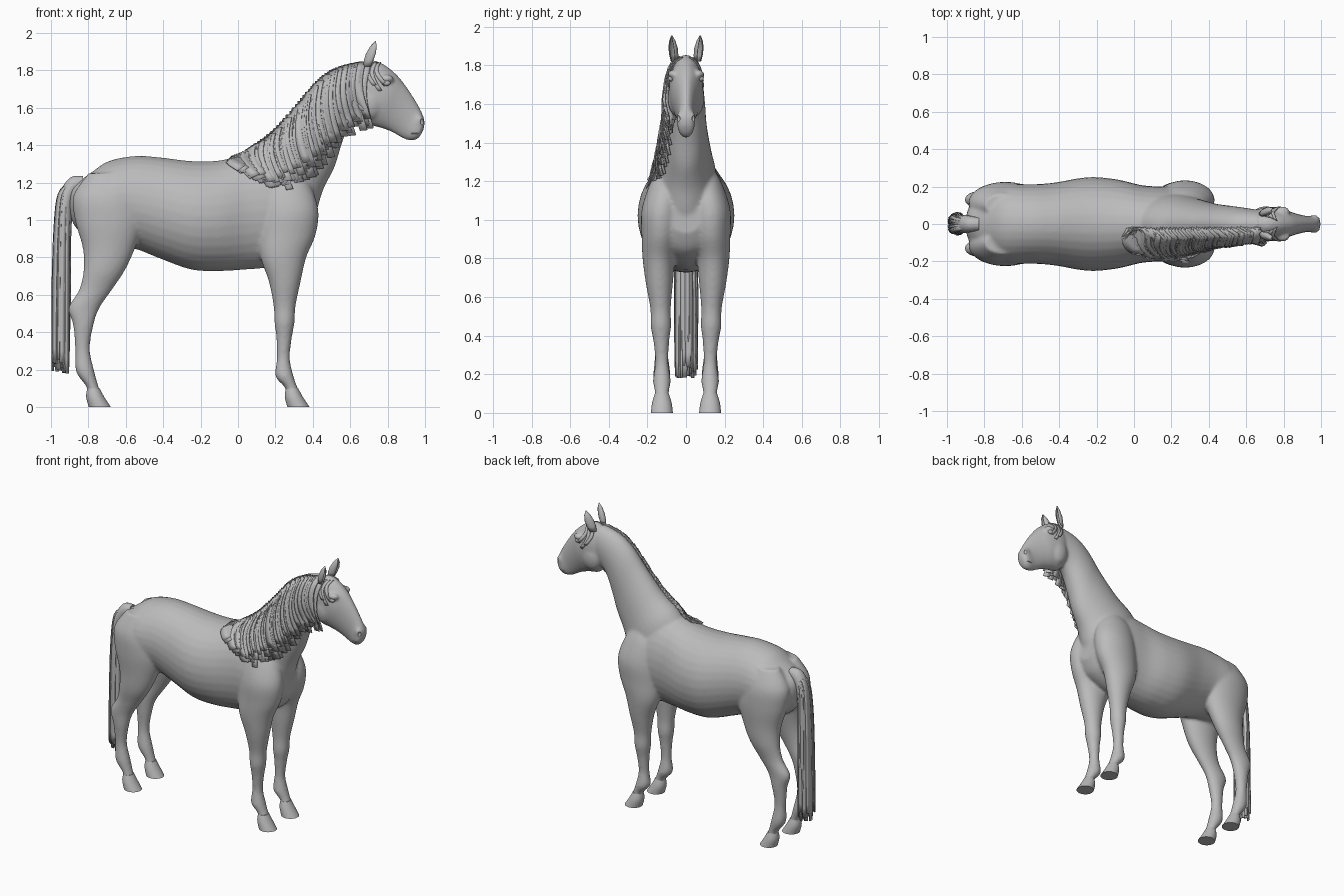
import bpy, bmesh, math, random
from mathutils import Vector
from mathutils.bvhtree import BVHTree

random.seed(4)
cube = bpy.data.objects.get("Cube")
if cube:
    bpy.data.objects.remove(cube)

coat = bpy.data.materials.new("grey coat")
coat.use_nodes = True
coat.diffuse_color = (0.5, 0.5, 0.5, 1)
coat.node_tree.nodes["Principled BSDF"].inputs["Base Color"].default_value = (0.5, 0.5, 0.5, 1)


def finish(name, bm):
    bmesh.ops.recalc_face_normals(bm, faces=bm.faces)
    mesh = bpy.data.meshes.new(name)
    bm.to_mesh(mesh)
    bm.free()
    mesh.materials.append(coat)
    obj = bpy.data.objects.new(name, mesh)
    bpy.context.collection.objects.link(obj)
    return obj


def shade(obj, angle=40):
    bpy.ops.object.select_all(action='DESELECT')
    obj.select_set(True)
    bpy.context.view_layer.objects.active = obj
    bpy.ops.object.shade_smooth_by_angle(angle=math.radians(angle))


def spline(keys, steps):
    """Smooth curve through tuples of any length."""
    out = []
    for i in range(len(keys) - 1):
        p0, p1 = keys[max(i - 1, 0)], keys[i]
        p2, p3 = keys[i + 1], keys[min(i + 2, len(keys) - 1)]
        for k in range(steps):
            t = k / steps
            out.append(tuple(b + t * (c - a) / 2 + t * t * (a - 2.5 * b + 2 * c - d / 2)
                             + t ** 3 * (1.5 * (b - c) + (d - a) / 2)
                             for a, b, c, d in zip(p0, p1, p2, p3)))
    return out + [keys[-1]]


def loft(bm, keys, steps=5, side=1, sides=32):
    """Oval rings; each key is (x, z) of two opposite edge points, half width, y."""
    rings = []
    for x1, z1, x2, z2, w, y in spline(keys, steps):
        mid, arm = ((x1 + x2) / 2, (z1 + z2) / 2), ((x1 - x2) / 2, (z1 - z2) / 2)
        ring = []
        for k in range(sides):
            c, s = math.cos(math.tau * k / sides), math.sin(math.tau * k / sides)
            ring.append(bm.verts.new((mid[0] + c * arm[0], side * (y + s * w), mid[1] + c * arm[1])))
        rings.append(ring)
    for a, b in zip(rings, rings[1:]):
        for k in range(sides):
            j = (k + 1) % sides
            bm.faces.new((a[k], a[j], b[j], b[k]))
    bm.faces.new(rings[0])
    bm.faces.new(rings[-1])


def ball(bm, place, size):
    made = bmesh.ops.create_uvsphere(bm, u_segments=20, v_segments=12, radius=1)
    for v in made["verts"]:
        v.co = Vector(place) + Vector(a * b for a, b in zip(v.co, size))


# Trunk: x, top, bottom, half width
trunk = [(-.9, 1.14, 1.05, .03), (-.875, 1.185, .97, .1), (-.79, 1.25, .89, .175),
         (-.69, 1.315, .86, .215), (-.55, 1.342, .845, .212), (-.42, 1.335, .795, .222),
         (-.25, 1.315, .735, .25), (-.1, 1.318, .727, .24), (.04, 1.35, .735, .208),
         (.15, 1.36, .745, .2), (.26, 1.3, .775, .195), (.36, 1.2, .84, .16), (.41, 1.1, .93, .09)]
# Neck and head: crest point, throat point, half width
neck = [(0, 1.3, .28, .85, .15), (.08, 1.395, .4, 1, .16), (.195, 1.48, .455, 1.16, .135),
        (.33, 1.625, .515, 1.28, .11), (.436, 1.75, .553, 1.4, .1),
        (.54, 1.82, .6, 1.52, .09), (.66, 1.85, .68, 1.6, .075)]
head = [(.64, 1.82, .62, 1.64, .05), (.7, 1.855, .635, 1.565, .08), (.77, 1.838, .67, 1.515, .088),
        (.84, 1.785, .735, 1.5, .08), (.88, 1.74, .8, 1.48, .063), (.92, 1.685, .85, 1.455, .05),
        (.96, 1.62, .885, 1.435, .043), (.985, 1.57, .92, 1.425, .045),
        (.998, 1.53, .955, 1.43, .04), (.995, 1.49, .975, 1.45, .02)]
# Legs: back x, front x, height, half width, y
fore = [(.2, .33, 1.27, .05, .09), (.13, .39, 1.18, .085, .105), (.12, .43, 1.05, .105, .125),
        (.11, .415, .92, .1, .13), (.12, .365, .8, .085, .14), (.165, .335, .67, .07, .138),
        (.19, .308, .54, .053, .132), (.195, .302, .45, .053, .13), (.205, .288, .37, .041, .128),
        (.208, .277, .26, .034, .125), (.2, .297, .165, .046, .125), (.25, .318, .105, .036, .125),
        (.26, .34, .05, .042, .125)]
hind = [(-.8, -.6, 1.25, .06, .1), (-.88, -.52, 1.13, .105, .11), (-.872, -.5, 1, .105, .12),
        (-.83, -.55, .85, .085, .13), (-.826, -.605, .73, .068, .138), (-.85, -.675, .625, .05, .135),
        (-.906, -.74, .53, .046, .13), (-.882, -.772, .44, .042, .13), (-.87, -.792, .31, .034, .127),
        (-.866, -.768, .19, .045, .125), (-.81, -.745, .107, .036, .125), (-.805, -.725, .05, .042, .125)]

# Body: overlapping volumes blended into one skin
bm = bmesh.new()
loft(bm, [(x, top, x, low, w, 0) for x, top, low, w in trunk])
loft(bm, [k + (0,) for k in neck])
loft(bm, [k + (0,) for k in head])
for side in (1, -1):
    for leg in (fore, hind):
        loft(bm, [(a, z, b, z, w, y) for a, b, z, w, y in leg], side=side)
    ball(bm, (.705, side * .045, 1.63), (.075, .05, .095))      # cheek
    ball(bm, (.795, side * .068, 1.755), (.04, .026, .022))     # brow
    ball(bm, (.968, side * .028, 1.53), (.025, .022, .032))     # nostril rim
body = finish("body", bm)
skin = body.modifiers.new("blend", 'REMESH')
skin.mode, skin.voxel_size, skin.use_smooth_shade = 'VOXEL', .01, True
soft = body.modifiers.new("soften", 'SMOOTH')
soft.factor, soft.iterations = .5, 7

# Nostrils and mouth are carved into the skin
bm = bmesh.new()
for side in (1, -1):
    ball(bm, (.985, side * .043, 1.525), (.011, .013, .018))
    ball(bm, (.945, side * .05, 1.462), (.05, .016, .004))
cutter = finish("face_cutter", bm)
cutter.hide_render = True
cutter.hide_set(True)
cut = body.modifiers.new("face cuts", 'BOOLEAN')
cut.operation, cut.object, cut.solver = 'DIFFERENCE', cutter, 'EXACT'

# Hooves
for label, shift in (("front", 0), ("hind", -1.062)):
    for name, side in (("left", 1), ("right", -1)):
        bm = bmesh.new()
        loft(bm, [(a + shift, z, b + shift, z, w, .125) for a, b, z, w in
                  ((.256, .322, .1, .036), (.25, .346, .055, .05), (.264, .382, 0, .057))],
             side=side, steps=3)
        shade(finish(f"{label}_hoof_{name}", bm))

# Eyes and cupped ears
for name, side in (("left", 1), ("right", -1)):
    bm = bmesh.new()
    ball(bm, (.795, side * .078, 1.732), (.02, .014, .015))
    shade(finish(f"eye_{name}", bm))
    bm = bmesh.new()
    rows = []
    for r, lift in ((.022, 0), (.028, .25), (.029, .5), (.02, .78), (.003, 1)):
        row = []
        for k in range(13):
            a = math.radians(35 + 290 * k / 12)
            row.append(bm.verts.new((.69 + .045 * lift + r * math.cos(a),
                                     side * (.06 + .014 * lift + r * .85 * math.sin(a + .35)),
                                     1.82 + .136 * lift)))
        rows.append(row)
    for a, b in zip(rows, rows[1:]):
        for k in range(12):
            bm.faces.new((a[k], a[k + 1], b[k + 1], b[k]))
    ear = finish(f"ear_{name}", bm)
    ear.modifiers.new("thickness", 'SOLIDIFY').thickness = .004
    shade(ear, 60)

# Finished skin, used to drape the hair
bpy.context.view_layer.update()
tree = BVHTree.FromObject(body, bpy.context.evaluated_depsgraph_get())


def ribbon(bm, pairs):
    verts = [[bm.verts.new(p) for p in pair] for pair in pairs]
    for a, b in zip(verts, verts[1:]):
        bm.faces.new((a[0], a[1], b[1], b[0]))


def drape(bm, root, tip, width, lift, side=-1):
    """A flat lock lying on the skin between two (x, z) points."""
    root, tip = Vector(root), Vector(tip)
    along = (tip - root).normalized()
    across = Vector((-along.y, along.x)) * width / 2
    last, pairs = [side * .01] * 2, []
    for k in range(10):
        t = k / 9
        mid = root.lerp(tip, t) + Vector((-.03, .01)) * math.sin(math.pi * t)
        pair = []
        for e, sign in enumerate((-1, 1)):
            p = mid + across * sign
            hit = tree.ray_cast(Vector((p.x, side, p.y)), Vector((0, -side, 0)))[0]
            if hit and hit.y * side > -.02:
                last[e] = hit.y if k < 3 else side * max(hit.y * side, last[e] * side - .012)
            pair.append((p.x, last[e] + side * lift * (1 + e * .5), p.y))
        pairs.append(pair)
    ribbon(bm, pairs)


def hair(name, bm):
    obj = finish(name, bm)
    thick = obj.modifiers.new("thickness", 'SOLIDIFY')
    thick.thickness, thick.offset = .006, 0
    shade(obj, 35)


# Mane falling on the right side of the neck
crest = spline([(-.04, 1.33), (.06, 1.383), (.195, 1.475), (.33, 1.62), (.436, 1.743), (.54, 1.815), (.66, 1.845)], 8)
ends = spline([(.01, 1.28), (.13, 1.21), (.24, 1.18), (.38, 1.22), (.47, 1.33), (.58, 1.44), (.69, 1.51)], 8)
bm = bmesh.new()
for layer in range(2):
    for a, b in zip(crest[layer:], ends[layer:]):
        tip = Vector(a).lerp(Vector(b), random.uniform(.88, 1.06) - layer * .12)
        drape(bm, a, tip, random.uniform(.035, .05), .006 + .007 * layer + random.uniform(0, .006))
hair("mane", bm)

# Forelock between the ears and locks beside the cheek
bm = bmesh.new()
for side in (1, -1):
    for k in range(3):
        drape(bm, (.715 + .02 * k, 1.84), (.73 + .03 * k, 1.72 - .03 * (k % 2)), .022, .004, side)
drape(bm, (.69, 1.83), (.705, 1.49), .04, .008)
hair("forelock", bm)

# Tail: dock and long locks
bm = bmesh.new()
loft(bm, [(-.83, 1.235, -.83, 1.17, .035, 0), (-.9, 1.225, -.87, 1.13, .045, 0),
          (-.955, 1.13, -.885, 1.08, .05, 0), (-.975, .95, -.89, .95, .05, 0),
          (-.98, .6, -.905, .6, .045, 0), (-.97, .3, -.92, .3, .03, 0)], sides=16)
shade(finish("tail_core", bm))
bm = bmesh.new()
for k in range(44):
    a = math.tau * k / 44
    out = Vector((math.cos(a) * .043, math.sin(a) * .052, 0)) * random.uniform(.75, 1.05)
    flat = Vector((-math.sin(a), math.cos(a), 0)) * random.uniform(.008, .014)
    path = spline([(-.875, 1.2, .5), (-.925, 1.14, .8), (-.94, .95, 1), (-.946, .6, 1.1),
                   (-.948, random.uniform(.18, .26), random.uniform(.9, 1.15))], 4)
    ribbon(bm, [(Vector((x, 0, z)) + out * g - flat, Vector((x, 0, z)) + out * g + flat) for x, z, g in path])
hair("tail_locks", bm)
